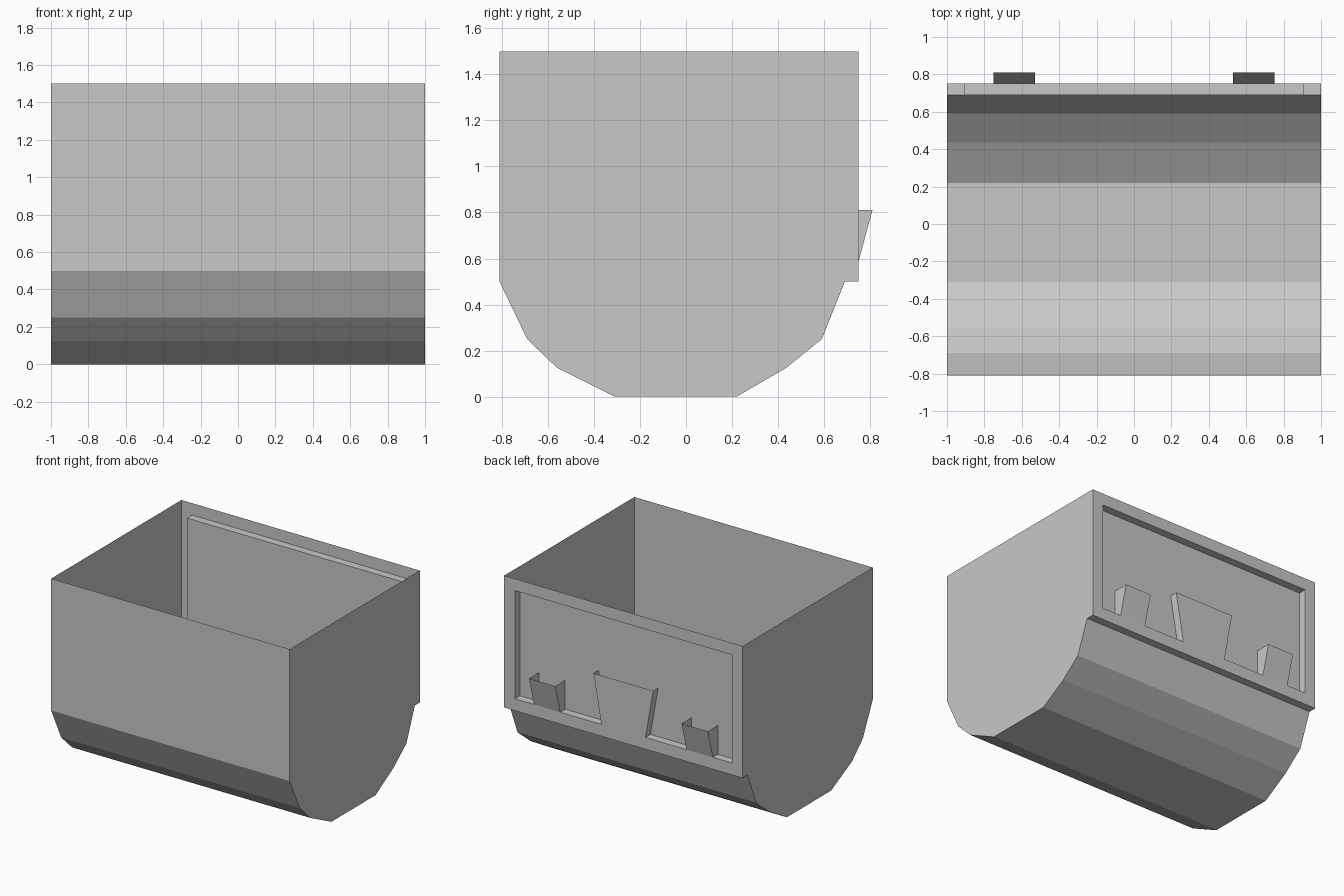
import bpy
import bmesh

cube = bpy.data.objects.get("Cube")
if cube:
    bpy.data.objects.remove(cube, do_unlink=True)

# Single flat colour
grey = bpy.data.materials.new("light_grey")
grey.use_nodes = True
colour = (0.58, 0.58, 0.58, 1)
grey.diffuse_color = colour
grey.node_tree.nodes["Principled BSDF"].inputs["Base Color"].default_value = colour

# Main measurements
HALF_WIDTH = 1.0
RIM, LEDGE = 1.5, 0.5
BACK, INNER = 0.75, 0.69
PANEL_HALF, PANEL_LOW, PANEL_HIGH = 0.91, 0.59, 1.41


def build(name, polygons):
    """Make an object from sheet polygons, welding shared corners."""
    bm = bmesh.new()
    for polygon in polygons:
        bm.faces.new([bm.verts.new(point) for point in polygon])
    bmesh.ops.remove_doubles(bm, verts=bm.verts, dist=0.0001)
    bmesh.ops.recalc_face_normals(bm, faces=bm.faces)
    mesh = bpy.data.meshes.new(name)
    bm.to_mesh(mesh)
    bm.free()
    mesh.materials.append(grey)
    obj = bpy.data.objects.new(name, mesh)
    bpy.context.collection.objects.link(obj)
    return obj


def rectangle(half, low, high, y):
    return [(-half, y, low), (half, y, low), (half, y, high), (-half, y, high)]


def bridge(ring_a, ring_b):
    """Quads joining two closed rings of equal length."""
    count = len(ring_a)
    return [[ring_a[i], ring_a[(i + 1) % count], ring_b[(i + 1) % count], ring_b[i]]
            for i in range(count)]


# Trough shell: side profile swept across the width, open at the top
profile = [(-0.81, RIM), (-0.81, LEDGE), (-0.69, 0.25), (-0.56, 0.125), (-0.31, 0),
           (0.22, 0), (0.435, 0.125), (0.59, 0.25), (INNER, LEDGE), (BACK, LEDGE)]
shell = [[(-HALF_WIDTH, *a), (HALF_WIDTH, *a), (HALF_WIDTH, *b), (-HALF_WIDTH, *b)]
         for a, b in zip(profile, profile[1:])]

# End walls
for x in (-HALF_WIDTH, HALF_WIDTH):
    shell.append([(x, y, z) for y, z in profile + [(BACK, RIM)]])

# Back wall: flat frame around a recessed panel
outer = rectangle(HALF_WIDTH, LEDGE, RIM, BACK)
opening = rectangle(PANEL_HALF, PANEL_LOW, PANEL_HIGH, BACK)
recess = rectangle(PANEL_HALF, PANEL_LOW, PANEL_HIGH, INNER)
shell += bridge(outer, opening) + bridge(opening, recess) + [recess]
build("trough_body", shell)


def pocket(name, x, half_low, half_high, top_z, top_y):
    """Open-topped pocket standing in the recess: front sheet and two cheeks."""
    cheeks = []
    for side in (-1, 1):
        low, high = x + side * half_low, x + side * half_high
        cheeks.append([(low, INNER, PANEL_LOW), (low, BACK, PANEL_LOW),
                       (high, top_y, top_z), (high, INNER, top_z)])
    left, right = cheeks
    front = [left[1], right[1], right[2], left[2]]
    build(name, cheeks + [front])


# Mounting pockets on the back
pocket("centre_pocket", 0, 0.185, 0.25, 0.96, BACK)
for label, sign in (("left", 1), ("right", -1)):
    pocket(label + "_hook", sign * 0.64, 0.11, 0.11, 0.81, 0.81)
